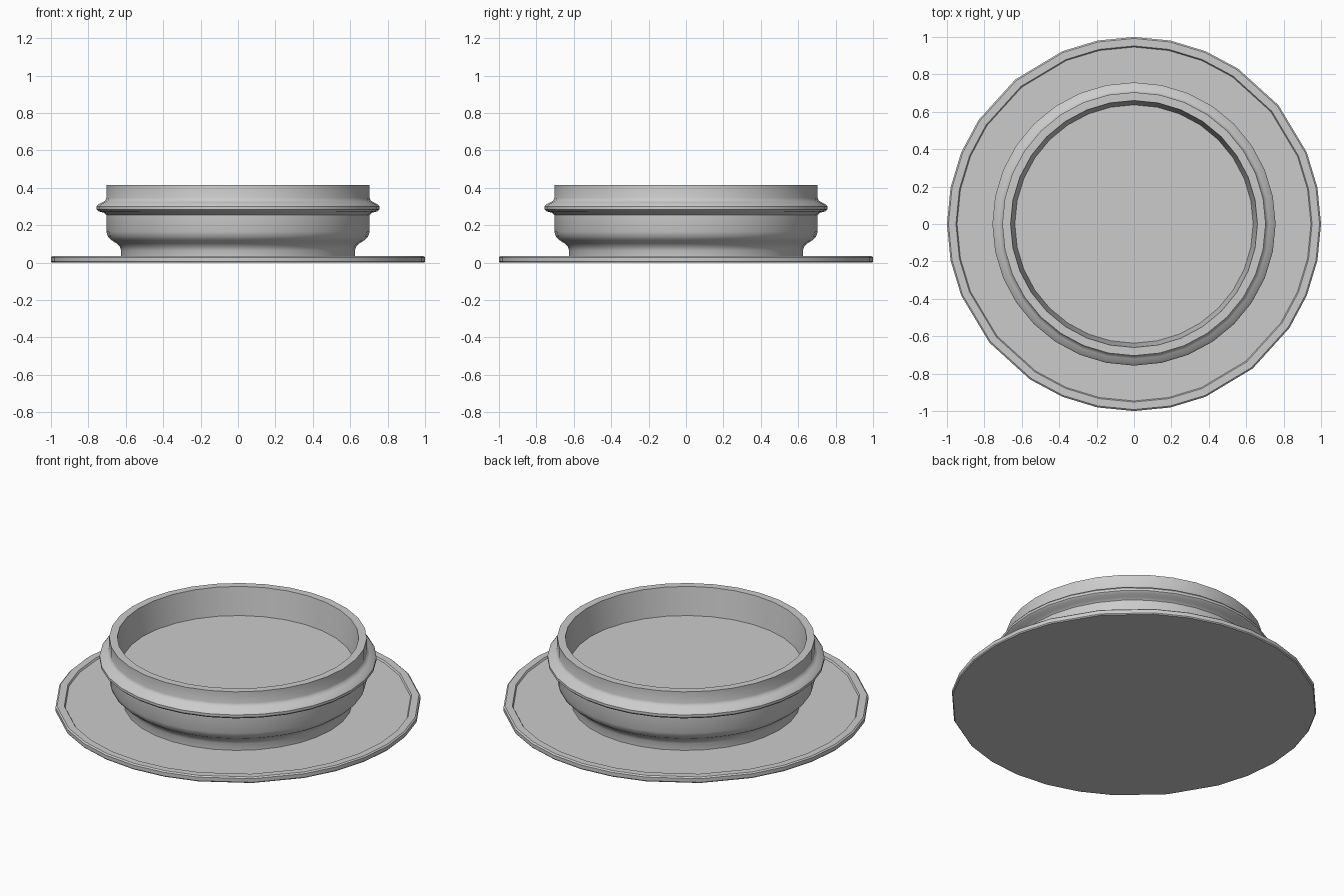
import bpy, bmesh
from math import radians, sin, cos

if "Cube" in bpy.data.objects:
    bpy.data.objects.remove(bpy.data.objects["Cube"])


def lathe(name, profile, angles, smooth=35):
    """Revolve (radius, z) points about z; radius 0 ends close as a fan."""
    bm = bmesh.new()
    rings = []
    for r, z in profile:
        if r == 0:
            rings.append([bm.verts.new((0, 0, z))] * len(angles))
        else:
            rings.append([bm.verts.new((r * cos(a), r * sin(a), z)) for a in angles])
    n = len(angles)
    for low, high in zip(rings, rings[1:]):
        for i in range(n):
            j = (i + 1) % n
            corners = [low[i], low[j], high[j], high[i]]
            bm.faces.new(list(dict.fromkeys(corners)))
    bmesh.ops.recalc_face_normals(bm, faces=bm.faces)
    mesh = bpy.data.meshes.new(name)
    bm.to_mesh(mesh)
    bm.free()
    obj = bpy.data.objects.new(name, mesh)
    bpy.context.collection.objects.link(obj)
    bpy.ops.object.select_all(action='DESELECT')
    obj.select_set(True)
    bpy.context.view_layer.objects.active = obj
    bpy.ops.object.shade_smooth_by_angle(angle=radians(smooth))
    return obj


# Plate has slightly uneven sides, coarser on the diagonals
quarter = [0, 11.25, 22.5, 39.4, 56.25, 67.5, 78.75]
plate_angles = []
for q in range(4):
    plate_angles += [radians(90 * q + a) for a in quarter]
bowl_angles = [radians(11.25 * i) for i in range(32)]

# Flat plate with a low raised rim
lathe("base_plate", [
    (0, 0), (0.995, 0), (1.0, 0.006), (1.0, 0.028), (0.992, 0.035),
    (0.952, 0.035), (0.946, 0.025), (0, 0.025)], plate_angles)

# Bowl: narrow foot, flared shoulder, rounded band, shallow tapered recess
lathe("bowl", [
    (0, 0.025), (0.625, 0.025), (0.625, 0.065), (0.632, 0.085),
    (0.65, 0.103), (0.677, 0.12), (0.695, 0.138), (0.704, 0.165),
    (0.704, 0.255), (0.718, 0.267), (0.745, 0.274), (0.757, 0.285),
    (0.757, 0.3), (0.747, 0.312), (0.722, 0.324), (0.709, 0.333),
    (0.704, 0.346), (0.704, 0.415), (0.66, 0.415), (0.637, 0.25),
    (0, 0.25)], bowl_angles)
